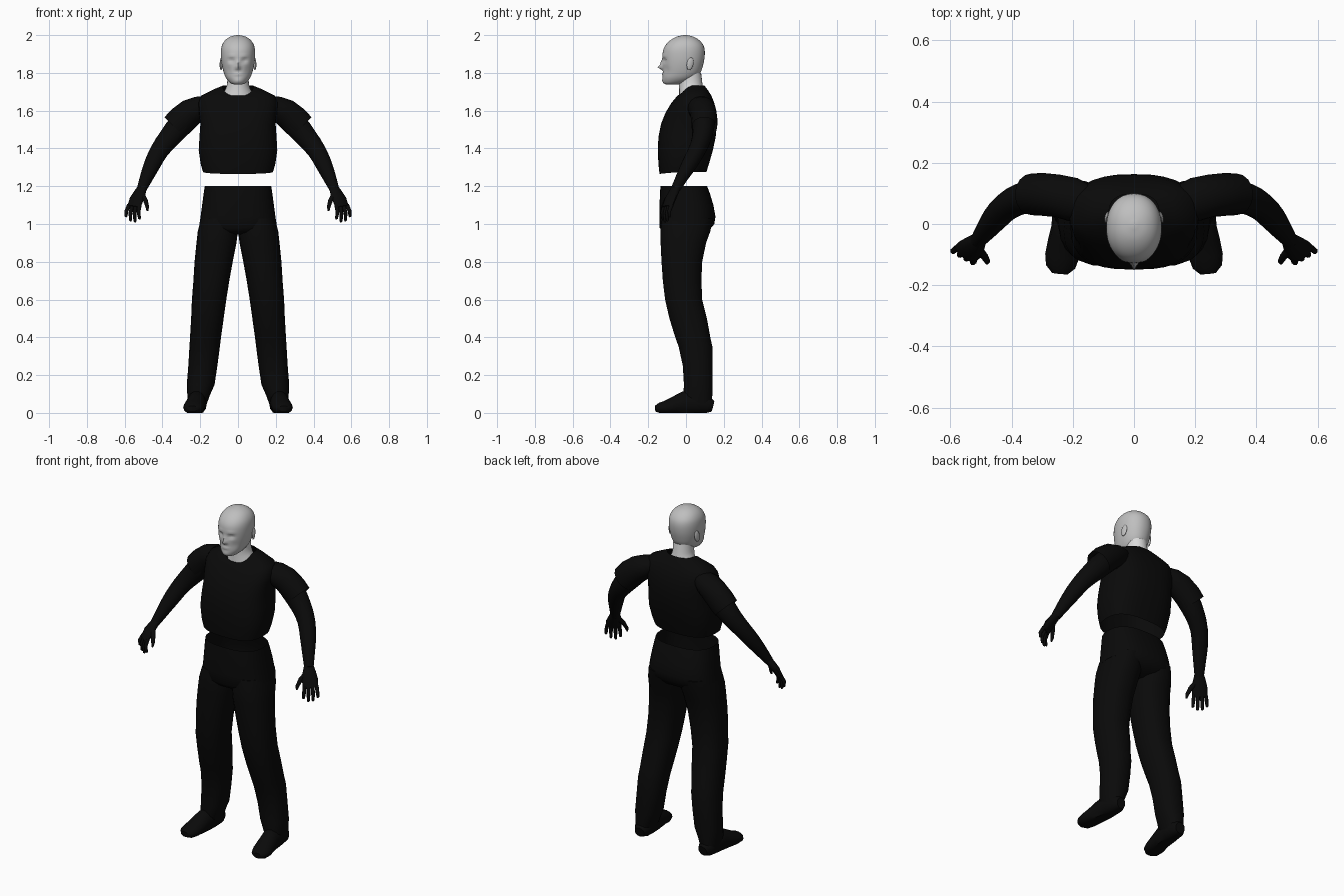
import bpy, bmesh, math
from mathutils import Vector, Matrix


def material(name, v):
    m = bpy.data.materials.new(name)
    m.diffuse_color = (v, v, v, 1)
    return m


BLACK = material("black cloth", 0.003)
SKIN = material("pale grey skin", 0.52)
COLLAR = material("light neck", 0.70)


def finish(name, bm, mat, mirror=False, angle=50):
    bmesh.ops.recalc_face_normals(bm, faces=bm.faces)
    me = bpy.data.meshes.new(name)
    bm.to_mesh(me)
    bm.free()
    me.materials.append(mat)
    ob = bpy.data.objects.new(name, me)
    bpy.context.collection.objects.link(ob)
    bpy.context.view_layer.objects.active = ob
    ob.select_set(True)
    bpy.ops.object.shade_smooth_by_angle(angle=math.radians(angle))
    ob.select_set(False)
    if mirror:
        ob.modifiers.new("Mirror", "MIRROR").use_mirror_merge = False
    return ob


def skin_rings(bm, rings, cap_start, cap_end):
    loops = [[bm.verts.new(p) for p in r] for r in rings]
    n = len(loops[0])
    for a, b in zip(loops, loops[1:]):
        for i in range(n):
            j = (i + 1) % n
            bm.faces.new((a[i], a[j], b[j], b[i]))
    if cap_start:
        bm.faces.new(loops[0])
    if cap_end:
        bm.faces.new(loops[-1])


def spow(v, p):
    return math.copysign(abs(v) ** (2 / p), v)


def smooth_rows(rows, steps):
    """Catmull-Rom in-between rows."""
    if steps < 2:
        return rows
    out = []
    for i in range(len(rows) - 1):
        a, b, c, d = (rows[max(0, min(len(rows) - 1, i + k))] for k in (-1, 0, 1, 2))
        for s in range(steps):
            t = s / steps
            out.append([0.5 * (2 * q + (r - p) * t + (2 * p - 5 * q + 4 * r - u) * t * t
                               + (3 * q - p - 3 * r + u) * t ** 3)
                        for p, q, r, u in zip(a, b, c, d)])
    return out + [rows[-1]]


def level_loft(rows, n=24, p=2.0, steps=1, caps=(False, False)):
    """Rows: z, x_min, x_max, y_front, y_back, dip of the front edge."""
    rings = []
    for z, x0, x1, y0, y1, dip in smooth_rows(rows, steps):
        ring = []
        for i in range(n):
            a = 2 * math.pi * i / n
            c, s = spow(math.cos(a), p), spow(math.sin(a), p)
            ring.append(((x0 + x1) / 2 + c * (x1 - x0) / 2,
                         (y0 + y1) / 2 + s * (y1 - y0) / 2,
                         z - dip * max(0, -s) ** 1.5))
        rings.append(ring)
    bm = bmesh.new()
    skin_rings(bm, rings, *caps)
    return bm


def path_loft(bm, rows, wide, n=12, steps=1, caps=(True, True)):
    """Rows: x, y, z, half width along 'wide', half thickness."""
    rows = smooth_rows(rows, steps)
    pts = [Vector(r[:3]) for r in rows]
    rings = []
    for i, r in enumerate(rows):
        t = (pts[min(i + 1, len(pts) - 1)] - pts[max(i - 1, 0)]).normalized()
        w = Vector(wide)
        w = (w - t * w.dot(t)).normalized()
        v = t.cross(w)
        rings.append([pts[i] + w * r[3] * math.cos(2 * math.pi * k / n)
                      + v * r[4] * math.sin(2 * math.pi * k / n) for k in range(n)])
    skin_rings(bm, rings, *caps)
    return bm


def sym(rows):
    return [(z, -rx, rx, y0, y1, d) for z, rx, y0, y1, d in rows]


# Shirt body, open at the hem and the neck
finish("shirt_body", level_loft(sym([
    (1.275, .185, -.140, .108, .010), (1.32, .198, -.146, .122, .005),
    (1.39, .208, -.149, .142, 0), (1.46, .204, -.146, .157, 0),
    (1.53, .199, -.132, .163, 0), (1.59, .207, -.108, .161, 0),
    (1.64, .212, -.078, .150, 0), (1.68, .195, -.055, .134, .012),
    (1.71, .135, -.045, .115, .03), (1.732, .082, -.038, .098, .055)]),
    n=32, p=2.7), BLACK)

# Sleeves
finish("sleeve", path_loft(bmesh.new(), [
    (.15, .065, 1.635, .060, .045), (.20, .080, 1.615, .072, .064),
    (.25, .092, 1.59, .070, .074), (.30, .097, 1.548, .070, .078),
    (.335, .097, 1.512, .068, .076)], (0, 1, 0), 16, caps=(True, False)), BLACK, True)

# Arms
finish("arm", path_loft(bmesh.new(), [
    (.22, .09, 1.60, .055, .055), (.30, .093, 1.53, .060, .066),
    (.365, .083, 1.455, .052, .058), (.415, .058, 1.39, .046, .050),
    (.452, .020, 1.32, .042, .045), (.483, -.020, 1.25, .033, .036),
    (.510, -.055, 1.185, .025, .026)], (0, 1, 0), 14, 2), BLACK, True)

# Hands: palm, four fingers and a thumb
hand = bmesh.new()
ACROSS = Vector((.83, .55, 0))
path_loft(hand, [(.503, -.048, 1.20, .024, .022), (.520, -.066, 1.165, .036, .022),
                 (.537, -.084, 1.13, .044, .021), (.552, -.098, 1.09, .042, .016)],
          ACROSS, 12)
for t, drop in ((-.033, .070), (-.011, .085), (.011, .080), (.033, .058)):
    b = Vector((.549, -.095, 1.10)) + ACROSS * t
    path_loft(hand, [(*b, .011, .012),
                     (b.x + .010 + t * .15, b.y - .012, b.z - drop * .55, .010, .010),
                     (b.x + .008 + t * .25, b.y - .010, b.z - drop, .008, .008),
                     (b.x + .006 + t * .25, b.y - .008, b.z - drop - .006, .003, .003)],
              ACROSS, 8)
path_loft(hand, [(.510, -.078, 1.16, .014, .014), (.490, -.105, 1.125, .013, .013),
                 (.480, -.122, 1.09, .010, .010), (.480, -.128, 1.07, .005, .005)],
          ACROSS, 8)
finish("hand", hand, BLACK, True)

# Trouser hips, open at the waist
finish("trouser_hips", level_loft(sym([
    (1.20, .176, -.135, .112, 0), (1.16, .182, -.138, .127, 0),
    (1.10, .190, -.140, .145, 0), (1.04, .198, -.140, .156, 0),
    (1.00, .204, -.139, .150, .020), (.965, .150, -.120, .120, .010),
    (.945, .050, -.070, .060, 0)]), n=28, p=2.6, caps=(False, True)), BLACK)

# Trouser legs
finish("trouser_leg", level_loft([
    (1.03, .005, .196, -.128, .145, 0), (.96, .001, .213, -.138, .130, 0),
    (.90, .008, .220, -.136, .108, 0), (.80, .028, .230, -.131, .087, 0),
    (.70, .046, .236, -.124, .083, 0), (.60, .062, .244, -.112, .087, 0),
    (.50, .076, .248, -.089, .112, 0), (.40, .090, .254, -.058, .130, 0),
    (.35, .096, .257, -.040, .141, 0), (.25, .109, .263, -.018, .142, 0),
    (.15, .124, .271, -.012, .142, 0), (.09, .150, .268, -.015, .140, 0),
    (.04, .168, .262, -.005, .138, 0)], n=18, p=2.3, caps=(True, True)), BLACK, True)

# Shoes, flattened at the sole
shoe = path_loft(bmesh.new(), [
    (.210, .142, .035, .030, .030), (.212, .115, .042, .046, .048),
    (.216, .050, .050, .050, .062), (.220, -.010, .050, .050, .066),
    (.228, -.060, .038, .054, .050), (.235, -.105, .028, .056, .038),
    (.240, -.140, .024, .048, .030), (.242, -.162, .022, .026, .016)], (1, 0, 0), 14)
for v in shoe.verts:
    v.co.z = max(v.co.z, 0.0) if v.co.y > -.15 else v.co.z
finish("shoe", shoe, BLACK, True)

# Neck
finish("neck", level_loft(sym([
    (1.69, .078, -.036, .094, .025), (1.72, .064, -.036, .090, .01),
    (1.75, .057, -.038, .086, 0), (1.80, .057, -.040, .080, 0)]),
    n=24, steps=2), COLLAR)

# Head, with the face shaped by soft bumps and hollows
head = level_loft(sym([
    (1.738, .018, -.105, -.050, 0), (1.746, .040, -.118, -.005, 0),
    (1.770, .062, -.124, .048, 0), (1.800, .075, -.123, .076, 0),
    (1.840, .085, -.124, .090, 0), (1.880, .090, -.125, .098, 0),
    (1.920, .090, -.121, .099, 0), (1.950, .083, -.106, .090, 0),
    (1.975, .066, -.080, .068, 0), (1.992, .040, -.048, .038, 0),
    (2.000, .008, -.012, .005, 0)]), n=56, p=2.15, steps=4, caps=(True, True))
BUMPS = [  # x, z, spread x, spread z, push forward
    (0, 1.829, .011, .010, .026), (0, 1.850, .008, .016, .012),
    (.034, 1.866, .016, .010, -.013), (.034, 1.889, .022, .008, .004),
    (0, 1.792, .022, .006, .005), (0, 1.781, .020, .003, -.003),
    (0, 1.808, .018, .005, -.003), (0, 1.757, .020, .010, .004),
    (.050, 1.815, .015, .020, -.004)]
for v in head.verts:
    if v.co.y < -.03:
        x, z = abs(v.co.x), v.co.z
        v.co.y -= sum(k * math.exp(-((x - bx) / sx) ** 2 - ((z - bz) / sz) ** 2)
                      for bx, bz, sx, sz, k in BUMPS)
finish("head", head, SKIN, angle=70)

# Ears
ear = bmesh.new()
bmesh.ops.create_uvsphere(ear, u_segments=14, v_segments=10, radius=1, matrix=(
    Matrix.Translation((.089, .022, 1.848)) @ Matrix.Rotation(.25, 4, "Z")
    @ Matrix.Rotation(-.2, 4, "X") @ Matrix.Diagonal((.007, .018, .034, 1))))
finish("ear", ear, SKIN, True)
